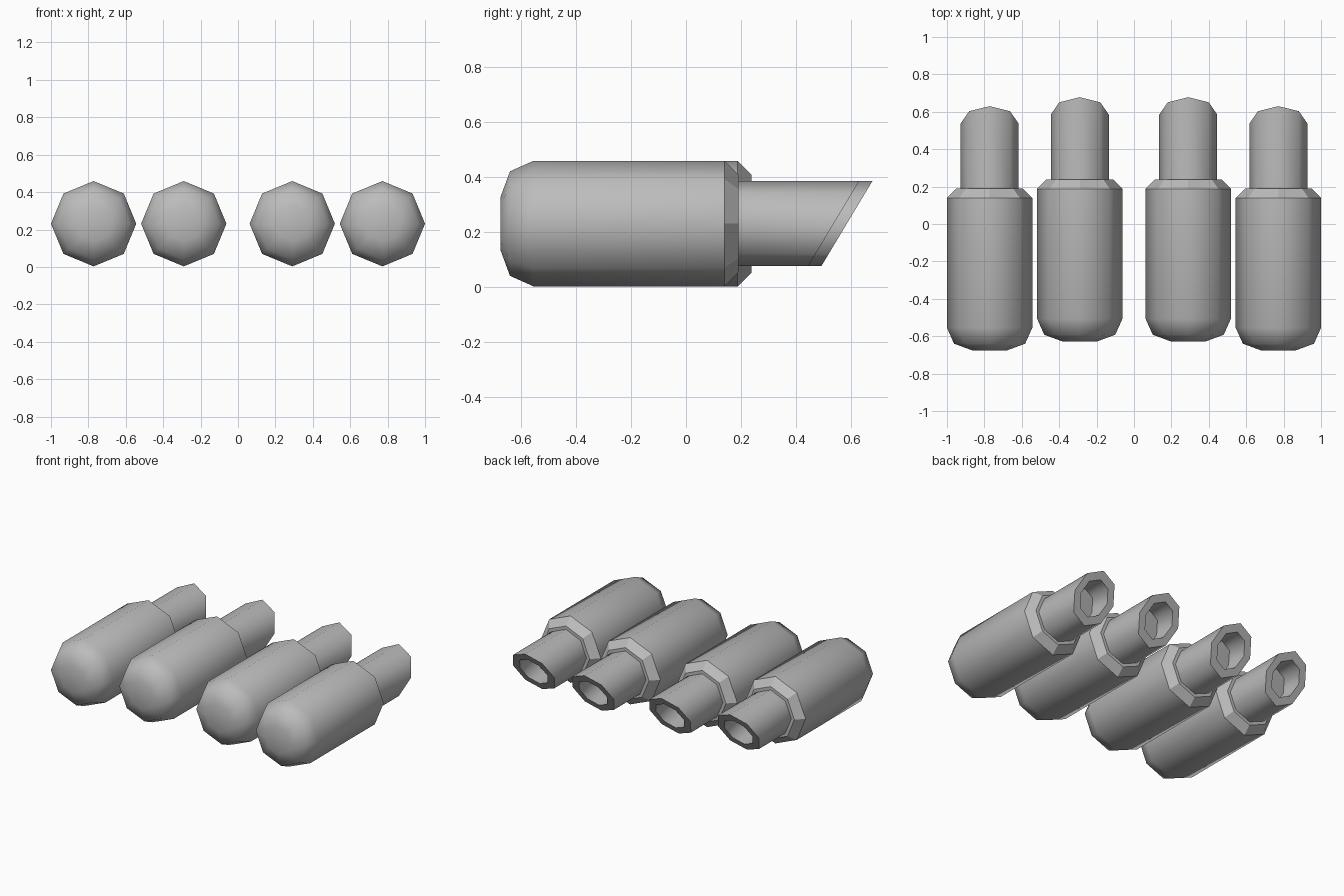
import bpy, bmesh, math

if "Cube" in bpy.data.objects:
    bpy.data.objects.remove(bpy.data.objects["Cube"])

SIDES = 8
Z = 0.231
SLOPE = 0.6  # slant of the pipe mouth

metal = bpy.data.materials.new("grey metal")
metal.diffuse_color = (0.5, 0.5, 0.5, 1)
metal.use_nodes = True
metal.node_tree.nodes["Principled BSDF"].inputs["Base Color"].default_value = metal.diffuse_color


def lathe(name, profile, x, y, smooth_bands):
    """Octagonal lathe along y. Profile rows: (y, radius, slant)."""
    bm = bmesh.new()
    rings = []
    for py, r, slant in profile:
        ring = []
        for k in range(SIDES):
            a = 2 * math.pi * k / SIDES
            h = r * math.sin(a)
            ring.append(bm.verts.new((r * math.cos(a), py + slant * h, h)))
        rings.append(ring)
    for i in range(len(rings) - 1):
        for k in range(SIDES):
            n = (k + 1) % SIDES
            f = bm.faces.new((rings[i][k], rings[i][n], rings[i + 1][n], rings[i + 1][k]))
            f.smooth = i in smooth_bands
    cap = bm.faces.new(rings[0])
    cap.smooth = 0 in smooth_bands and name.startswith("body")
    bm.faces.new(rings[-1])
    bmesh.ops.recalc_face_normals(bm, faces=bm.faces[:])
    # keep the borders of flat faces crisp
    for e in bm.edges:
        e.smooth = all(f.smooth for f in e.link_faces)
    me = bpy.data.meshes.new(name)
    bm.to_mesh(me)
    bm.free()
    me.materials.append(metal)
    ob = bpy.data.objects.new(name, me)
    ob.location = (x, y, Z)
    bpy.context.collection.objects.link(ob)


# domed front, straight barrel, chamfered rear
body = [(-0.675, 0.095, 0), (-0.64, 0.19, 0), (-0.555, 0.228, 0),
        (0.14, 0.228, 0), (0.19, 0.178, 0)]
# outlet pipe with slanted hollow mouth
pipe = [(0.16, 0.155, 0), (0.537, 0.155, SLOPE),
        (0.537, 0.105, SLOPE), (0.39, 0.105, SLOPE)]

for x, y in ((0.772, 0.0), (0.29, 0.048)):
    for side, label in ((-1, "left"), (1, "right")):
        spot = ("outer" if y == 0 else "inner") + "_" + label
        lathe("body_" + spot, body, side * x, y, {0, 1, 2})
        lathe("pipe_" + spot, pipe, side * x, y, {0, 2})
